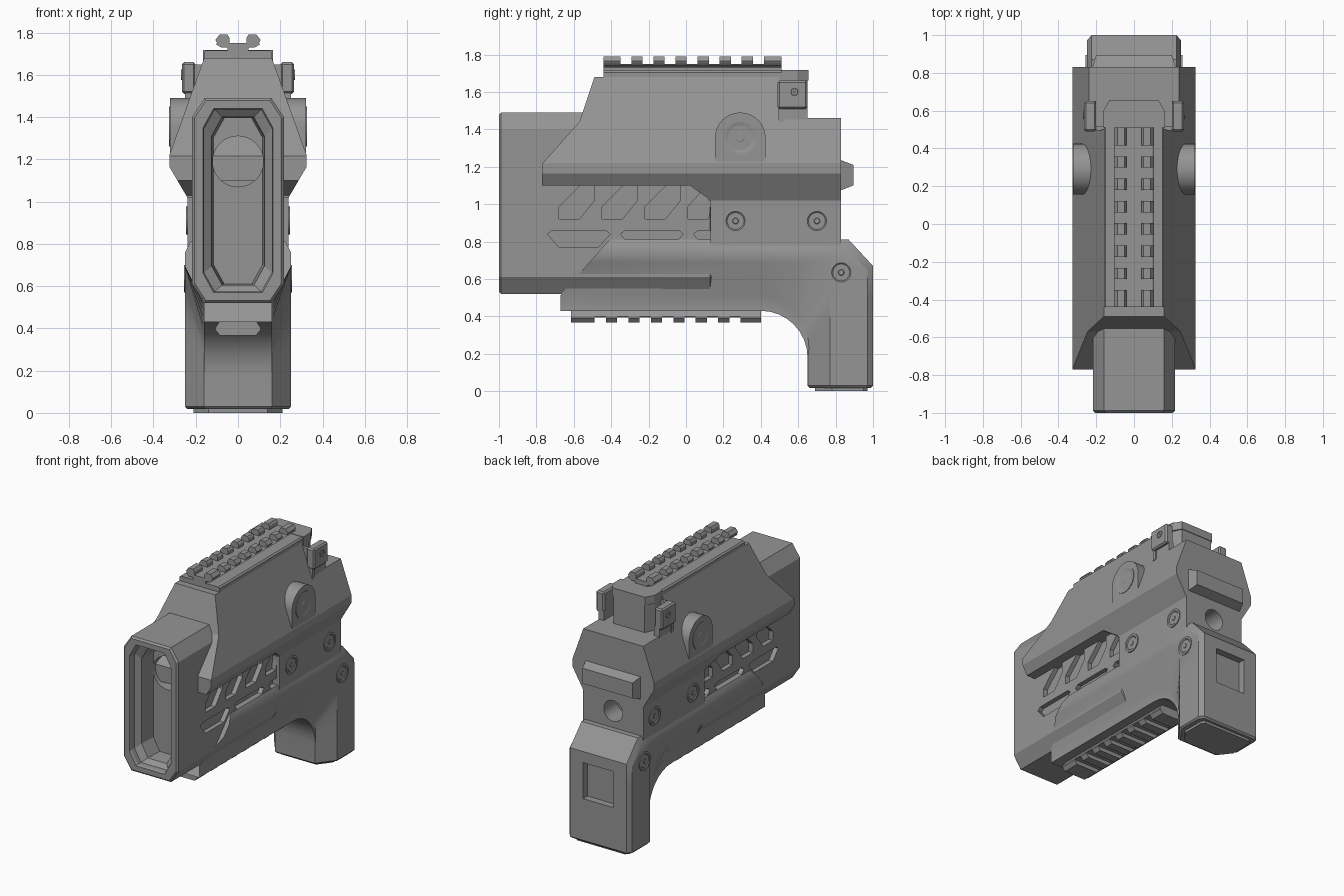
import bpy, bmesh, math

if "Cube" in bpy.data.objects:
    bpy.data.objects.remove(bpy.data.objects["Cube"])

mat = bpy.data.materials.new("gunmetal grey")
mat.diffuse_color = (0.30, 0.30, 0.30, 1)
mat.use_nodes = True
mat.node_tree.nodes["Principled BSDF"].inputs["Base Color"].default_value = mat.diffuse_color


def loft(name, rings, smooth=False, caps=True):
    """Skin a list of closed rings of equal length."""
    bm = bmesh.new()
    vs = [[bm.verts.new(p) for p in r] for r in rings]
    n = len(rings[0])
    for a, b in zip(vs, vs[1:]):
        for i in range(n):
            j = (i + 1) % n
            bm.faces.new((a[i], a[j], b[j], b[i]))
    if caps:
        bm.faces.new(vs[0])
        bm.faces.new(vs[-1])
    bmesh.ops.recalc_face_normals(bm, faces=bm.faces)
    me = bpy.data.meshes.new(name)
    bm.to_mesh(me)
    bm.free()
    me.materials.append(mat)
    ob = bpy.data.objects.new(name, me)
    bpy.context.collection.objects.link(ob)
    if smooth:
        shade(ob)
    return ob


def activate(ob):
    bpy.ops.object.select_all(action='DESELECT')
    ob.select_set(True)
    bpy.context.view_layer.objects.active = ob


def shade(ob):
    activate(ob)
    bpy.ops.object.shade_smooth_by_angle(angle=math.radians(30))


def at(axis, p, d):
    return {'x': (d, p[0], p[1]), 'y': (p[0], d, p[1]), 'z': (p[0], p[1], d)}[axis]


def prism(name, pts, axis, a, b, smooth=False):
    return loft(name, [[at(axis, p, d) for p in pts] for d in (a, b)], smooth)


def box(name, x0, x1, y0, y1, z0, z1):
    return prism(name, [(x0, y0), (x1, y0), (x1, y1), (x0, y1)], 'z', z0, z1)


def sym(pts):
    """Mirror a half outline across x = 0."""
    return pts + [(-x, z) for x, z in reversed(pts)]


def circle(c, r, n=32):
    return [(c[0] + r * math.cos(2 * math.pi * i / n),
             c[1] + r * math.sin(2 * math.pi * i / n)) for i in range(n)]


def boolean(ob, tool, op='DIFFERENCE'):
    m = ob.modifiers.new("cut", 'BOOLEAN')
    m.operation, m.object, m.solver = op, tool, 'EXACT'
    activate(ob)
    bpy.ops.object.modifier_apply(modifier=m.name)
    bpy.data.objects.remove(tool)


def bevel(ob, w, deg):
    m = ob.modifiers.new("bevel", 'BEVEL')
    m.width, m.segments, m.limit_method = w, 1, 'ANGLE'
    m.angle_limit = math.radians(deg)
    activate(ob)
    bpy.ops.object.modifier_apply(modifier=m.name)


def screw(name, s, x, y, z, r):
    """Flush bolt head: raised rim, dished ring and a centre pip."""
    steps = [(r, -.02), (r, .006), (.78 * r, .006), (.68 * r, .001),
             (.25 * r, .001), (.2 * r, .004), (.02 * r, .004)]
    loft(name, [[(s * (x + h), *p) for p in circle((y, z), q)] for q, h in steps], True)


# Barrel housing with stepped muzzle recess and bore
def octagon(w, z0, z1, cx, cz):
    return sym([(w - cx, z1), (w, z1 - cz), (w, z0 + cz), (w - cx, z0)])


barrel = prism("barrel_housing", octagon(.218, .52, 1.49, .06, .09), 'y', -1, .14)
bevel(barrel, .012, 70)
recess = [(.168, .565, 1.445, -1.01), (.16, .575, 1.435, -.985), (.16, .575, 1.435, -.95),
          (.125, .605, 1.40, -.92), (.115, .61, 1.395, -.8)]
boolean(barrel, loft("recess", [[at('y', p, y) for p in octagon(w, a, b, .05, .09)]
                                for w, a, b, y in recess]))
boolean(barrel, prism("bore", circle((0, 1.19), .12), 'y', -.85, -.55))

# Vent slots along the barrel sides
vent = [(-.68, .92), (-.57, .92), (-.49, 1.02), (-.49, 1.13), (-.535, 1.13), (-.68, .985)]
slot = [(-.74, .84), (-.715, .86), (-.43, .86), (-.405, .84), (-.47, .77), (-.68, .77)]
for s in (-1, 1):
    for outline, step, count in ((vent, .23, 4), (slot, .39, 3)):
        for k in range(count):
            p = [(min(y + step * k, .135), z) for y, z in outline]
            if k == 2 and outline is slot:
                p = [(.04, .84), (.065, .86), (.135, .86), (.135, .77), (.1, .77)]
            boolean(barrel, prism("slot", p, 'x', s * .185, s * .3))

# Upper receiver: wedge section trimmed by the side outline
receiver = prism("upper_receiver", sym([(.16, 1.68), (.325, 1.22), (.325, 1.165), (.24, 1.02)]),
                 'y', -.9, .9)
side = [(-.77, 1.10), (-.77, 1.215), (-.57, 1.44), (-.49, 1.68), (.5, 1.68), (.5, 1.46),
        (.83, 1.46), (.83, 1.0), (.12, 1.0), (.12, 1.03), (.02, 1.10)]
boolean(receiver, prism("trim", side, 'x', -.5, .5), 'INTERSECT')

# Lower receiver with rear socket, and rear ridge
lower = box("lower_receiver", -.24, .24, .13, .83, .78, 1.025)
boolean(lower, prism("socket", circle((0, .93), .075), 'y', .68, .9))
loft("rear_ridge", [[(-w, y, a), (w, y, a), (w, y, b), (-w, y, b)]
                    for w, y, a, b in ((.22, .8, 1.075, 1.235), (.22, .83, 1.075, 1.235),
                                       (.2, .895, 1.10, 1.21))])


# Foregrip: chamfered section swept along the guard and down into the grip
def track(i, z0, yc, y1, z1):
    """Outline that runs level to a corner and then drops."""
    if i <= 4:
        return (.4 + (yc - .4) * i / 4, z0)
    return (y1, z1 + (.18 - z1) * (i - 5) / 3)


def ring(P, Q, R, S, T):
    half = [(.16, *P), (.16, *Q), (.25, *R), (.25, *S), (.225, *T)]
    return half + [(-x, y, z) for x, y, z in reversed(half)]


stations = [ring((-.67, .43), (-.67, .515), (-.516, .69), (-.454, .76), (-.41, .81))]
for i in range(9):
    t = math.pi / 2 * i / 8
    c, q = (math.sin(t), math.cos(t)), .25 + .085 * (1 - i / 8) + .002
    stations.append(ring((.4 + .25 * c[0], .18 + .25 * c[1]), (.4 + q * c[0], .18 + q * c[1]),
                         track(i, .69, .70, .77, .58), track(i, .76, .85, .97, .65),
                         track(i, .81, .87, 1.0, .67)))
for z, e in ((.03, 0), (.018, .012)):
    stations.append([(x * (1 - 3 * e), y + (e if y < .8 else -e), z)
                     for x, y, _ in stations[9]])
grip = loft("foregrip", stations)
boolean(grip, box("window", -.12, .12, .95, 1.1, .33, .59))
shade(grip)
prism("grip_base", sym([(.14, .69), (.21, .78), (.21, .95), (.19, .97)]), 'z', 0, .03)

# Top rail: base, stem, spine and split teeth
prism("top_rail_base", sym([(.15, 1.715), (.16, 1.705), (.16, 1.67)]), 'y', -.44, .51)
box("top_rail_stem", -.05, .05, -.44, .51, 1.70, 1.735)
prism("top_rail_spine", sym([(.095, 1.75), (.105, 1.745), (.08, 1.73)]), 'y', -.44, .51)
# Bottom rail
prism("bottom_rail_spine", sym([(.09, .44), (.09, .43), (.108, .40), (.105, .395)]),
      'y', -.615, .4)
for k in range(8):
    a, b = -.41 + .118 * k, -.35 + .118 * k
    for s in (-1, 1):
        prism("top_rail_tooth", [(s * x, z) for x, z in
              ((.04, 1.74), (.04, 1.775), (.05, 1.79), (.088, 1.79), (.107, 1.765), (.09, 1.735))],
              'y', -.44 if k == 0 else a, .51 if k == 7 else b)
    a, b = -.548 + .12 * k, -.488 + .12 * k
    prism("bottom_rail_tooth", sym([(.09, .43), (.107, .40), (.107, .392), (.085, .367)]),
          'y', -.615 if k == 0 else a, .4 if k == 7 else b)

# Rear sight block
sight = prism("rear_block", sym([(.16, .48), (.16, .58), (.125, .65)]), 'z', 1.44, 1.67)
prism("rear_block_cap", sym([(.165, .51), (.165, .595), (.13, .655)]), 'z', 1.66, 1.718)

# Side fittings, mirrored left and right
for s in (-1, 1):
    ear = box("sight_ear", min(s * .2, s * .265), max(s * .2, s * .265), .49, .65, 1.51, 1.66)
    bevel(ear, .01, 60)
    prism("ear_bracket", [(s * .14, .495), (s * .25, .495), (s * .25, .52), (s * .14, .52)],
          'z', 1.44, 1.65)
    box("ear_foot", min(s * .2, s * .242), max(s * .2, s * .242), .51, .65, 1.43, 1.53)
    screw("ear_screw", s, .263, .58, 1.6, .025)
    arch = [(.29 + .135 * math.cos(math.pi * i / 20), 1.355 + .135 * math.sin(math.pi * i / 20))
            for i in range(21)] + [(.155, 1.2), (.425, 1.2)]
    prism("pivot_boss", arch, 'x', s * .15, s * .322, True)
    screw("pivot_screw", s, .32, .29, 1.355, .095)
    for y in (.265, .70):
        screw("receiver_screw", s, .24, y, .91, .066)
    screw("grip_screw", s, .25, .83, .635, .066)
